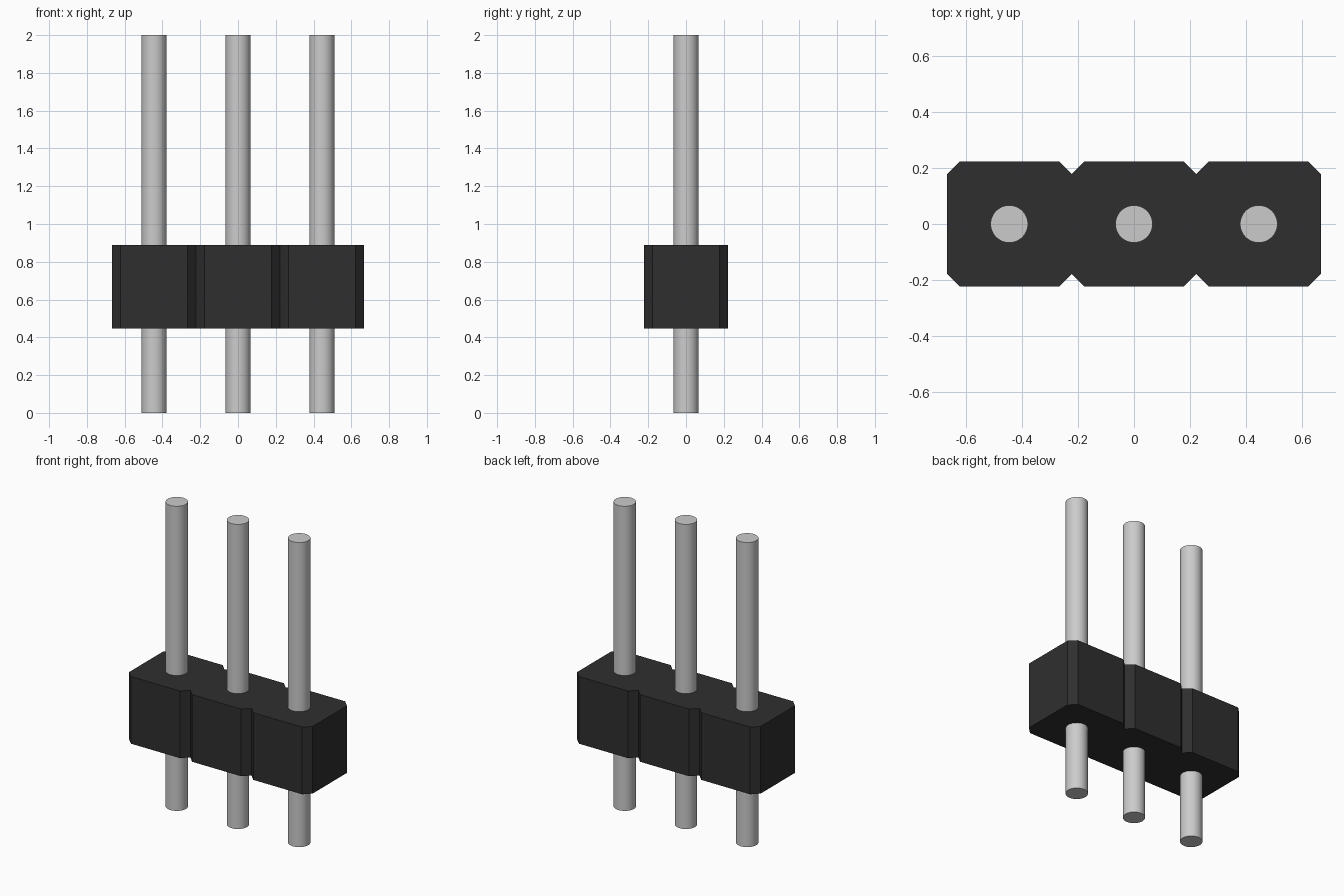
import bpy, bmesh, math

cube = bpy.data.objects.get("Cube")
if cube:
    bpy.data.objects.remove(cube, do_unlink=True)

PITCH = 0.4445
HALF = PITCH / 2
CHAMFER = 0.0445
PIN_RADIUS = 0.0665
HOUSING_Z = (0.448, 0.889)


def make_material(name, color, metallic=0.0):
    mat = bpy.data.materials.new(name)
    mat.use_nodes = True
    mat.diffuse_color = color
    mat.node_tree.nodes["Principled BSDF"].inputs["Base Color"].default_value = color
    return mat


black = make_material("black plastic", (0.028, 0.028, 0.028, 1))
silver = make_material("silver metal", (0.6, 0.6, 0.6, 1))

# Housing: three chamfered cells joined in one extruded outline
front = []
for i in (-1, 0, 1):
    x = i * PITCH
    front += [(x - HALF, -HALF + CHAMFER), (x - HALF + CHAMFER, -HALF),
              (x + HALF - CHAMFER, -HALF)]
front.append((1.5 * PITCH, -HALF + CHAMFER))
outline = front + [(x, -y) for x, y in reversed(front)]

bm = bmesh.new()
base = bm.faces.new([bm.verts.new((x, y, HOUSING_Z[0])) for x, y in outline])
top = bmesh.ops.extrude_face_region(bm, geom=[base])
top_verts = [g for g in top["geom"] if isinstance(g, bmesh.types.BMVert)]
bmesh.ops.translate(bm, verts=top_verts, vec=(0, 0, HOUSING_Z[1] - HOUSING_Z[0]))
bmesh.ops.recalc_face_normals(bm, faces=bm.faces)
mesh = bpy.data.meshes.new("housing")
bm.to_mesh(mesh)
bm.free()
mesh.materials.append(black)
housing = bpy.data.objects.new("housing", mesh)
bpy.context.collection.objects.link(housing)

# Pins: round rods running through the middle of each cell
for name, i in (("right_pin", -1), ("middle_pin", 0), ("left_pin", 1)):
    bpy.ops.mesh.primitive_cylinder_add(vertices=48, radius=PIN_RADIUS, depth=2,
                                        location=(i * PITCH, 0, 1))
    pin = bpy.context.object
    pin.name = name
    pin.data.materials.append(silver)
    bpy.ops.object.shade_smooth_by_angle(angle=math.radians(30))
